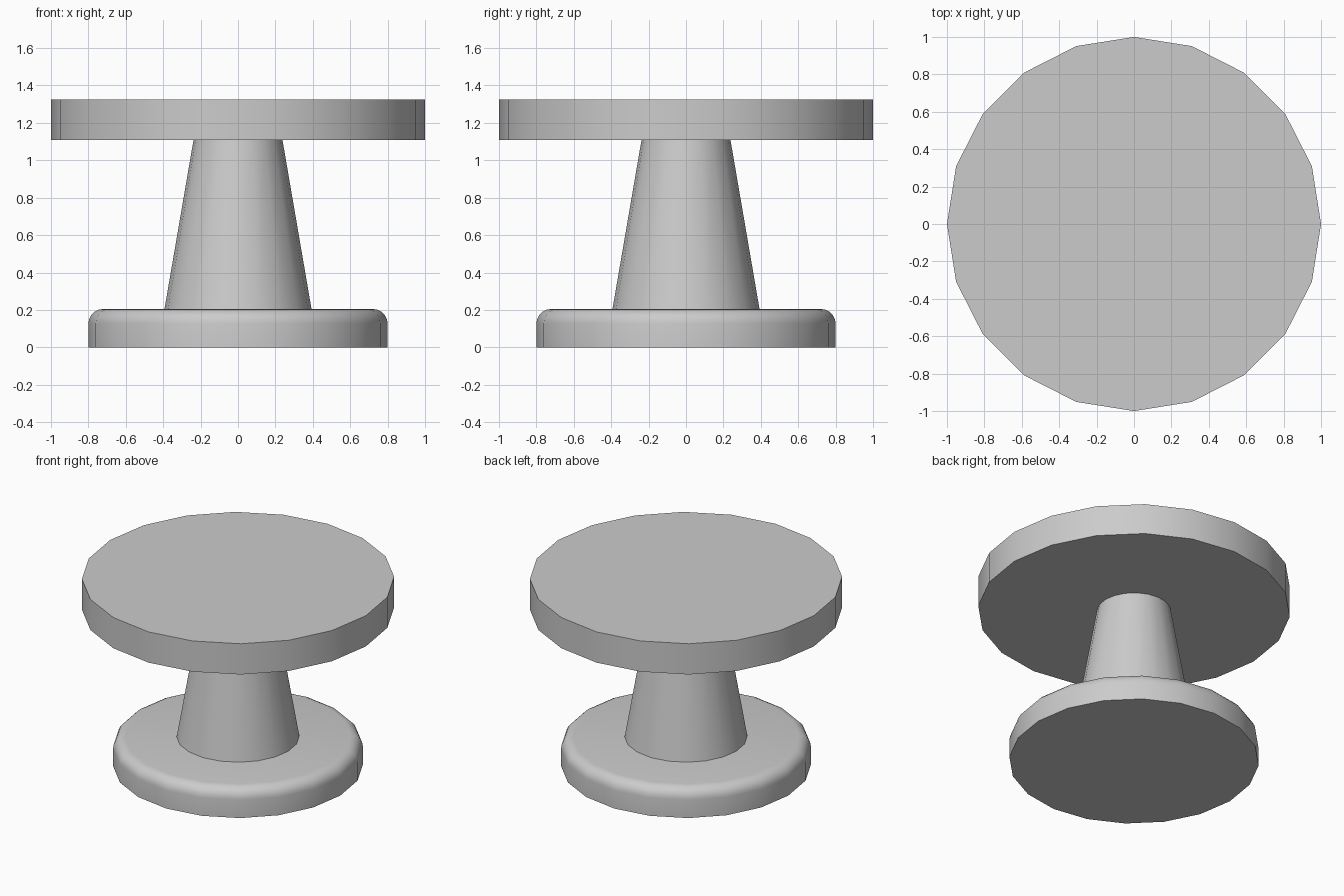
import bpy, bmesh
from math import sin, cos, pi, radians

if "Cube" in bpy.data.objects:
    bpy.data.objects.remove(bpy.data.objects["Cube"])

SIDES = 20


def lathe(name, profile):
    """Closed 20-sided solid from a bottom-to-top (radius, z) profile."""
    bm = bmesh.new()
    rings = [[bm.verts.new((r * cos(2 * pi * i / SIDES), r * sin(2 * pi * i / SIDES), z))
              for i in range(SIDES)] for r, z in profile]
    for lo, hi in zip(rings, rings[1:]):
        for i in range(SIDES):
            j = (i + 1) % SIDES
            bm.faces.new((lo[i], lo[j], hi[j], hi[i]))
    bm.faces.new(rings[0][::-1])
    bm.faces.new(rings[-1])
    mesh = bpy.data.meshes.new(name)
    bm.to_mesh(mesh)
    bm.free()
    obj = bpy.data.objects.new(name, mesh)
    bpy.context.collection.objects.link(obj)
    bpy.ops.object.select_all(action='DESELECT')
    obj.select_set(True)
    bpy.context.view_layer.objects.active = obj
    bpy.ops.object.shade_smooth_by_angle(angle=radians(30))
    return obj


# Base disc with a rounded upper rim
R, H, B, STEPS = 0.8, 0.205, 0.078, 5
rim = [(R - B + B * cos(pi / 2 * k / STEPS), H - B + B * sin(pi / 2 * k / STEPS))
       for k in range(STEPS + 1)]
lathe("base", [(R, 0)] + rim)

# Tapered column between base and top
lathe("column", [(0.393, H), (0.238, 1.108)])

# Flat round table top
lathe("table_top", [(1.0, 1.108), (1.0, 1.325)])
